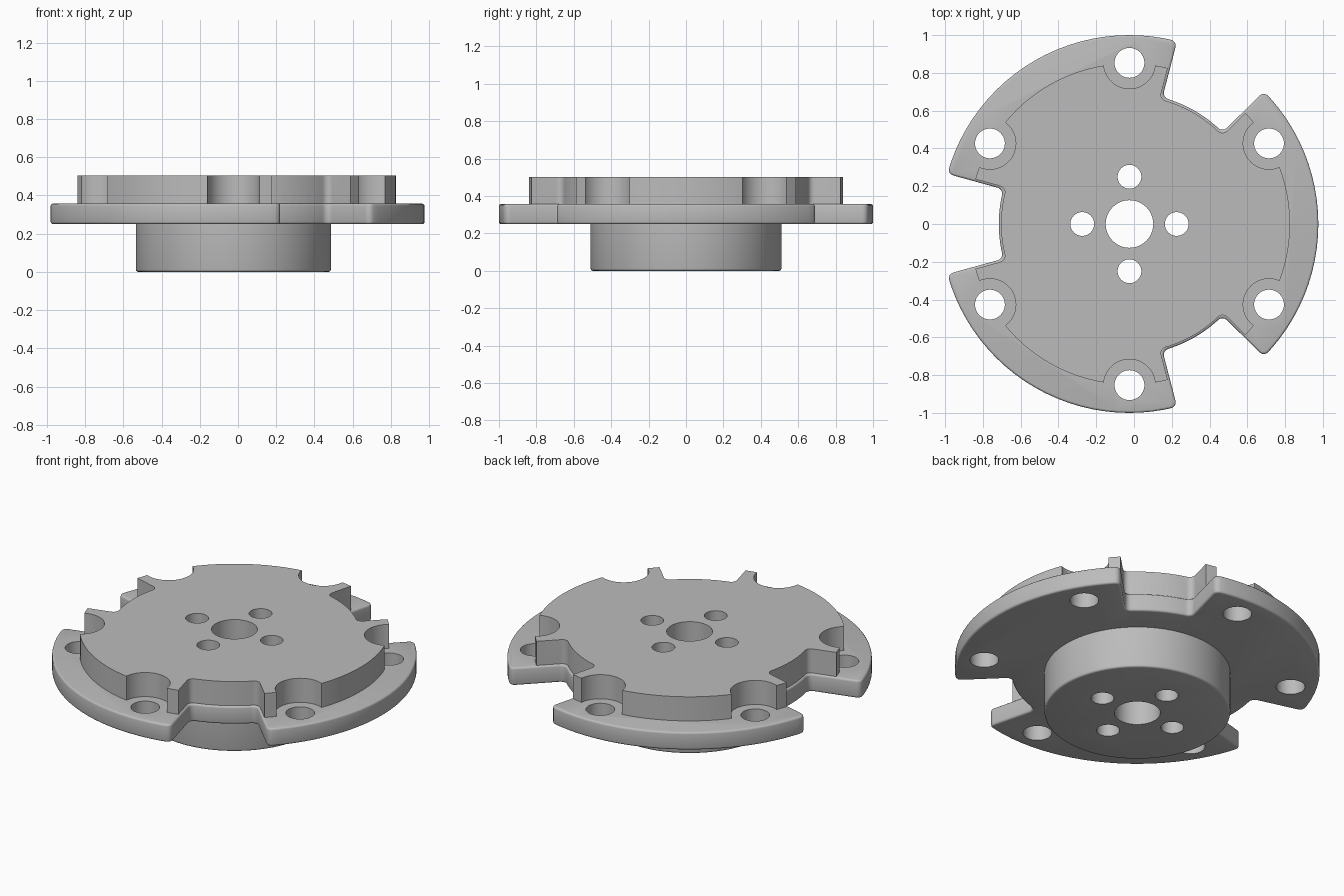
import bpy, bmesh, math

if "Cube" in bpy.data.objects:
    bpy.data.objects.remove(bpy.data.objects["Cube"])

CX = -0.024                 # axis of the coupling
Z_FLANGE, Z_STEP, Z_TOP = 0.25, 0.357, 0.503

grey = bpy.data.materials.new("machined_grey")
grey.diffuse_color = (0.5, 0.5, 0.5, 1)
grey.use_nodes = True
grey.node_tree.nodes["Principled BSDF"].inputs["Base Color"].default_value = grey.diffuse_color


def finish(bm, name):
    bmesh.ops.recalc_face_normals(bm, faces=bm.faces)
    me = bpy.data.meshes.new(name)
    bm.to_mesh(me)
    bm.free()
    ob = bpy.data.objects.new(name, me)
    bpy.context.collection.objects.link(ob)
    me.materials.append(grey)
    return ob


def extrude(bm, pts, z0, z1):
    face = bm.faces.new([bm.verts.new((x, y, z0)) for x, y in pts])
    ext = bmesh.ops.extrude_face_region(bm, geom=[face])["geom"]
    bmesh.ops.translate(bm, vec=(0, 0, z1 - z0),
                        verts=[v for v in ext if isinstance(v, bmesh.types.BMVert)])


def round_rim(bm, heights, radius):
    """Round the edges lying flat at the given heights."""
    rim = [e for e in bm.edges
           if any(all(abs(v.co.z - h) < 1e-5 for v in e.verts) for h in heights)]
    bmesh.ops.bevel(bm, geom=rim, offset=radius, offset_type='OFFSET', segments=3,
                    profile=0.5, affect='EDGES', clamp_overlap=True)


def circle(x, y, r, n):
    return [(x + r * math.cos(2 * math.pi * i / n),
             y + r * math.sin(2 * math.pi * i / n)) for i in range(n)]


def notched_disc(name, r_out, r_in, inset, z0, z1, round_outer, rim):
    """Disc with three radial-sided notches at 60, 180 and 300 degrees."""
    half = math.radians(15.4)
    a_out, a_in = half + inset / r_out, half + inset / r_in
    pts = []
    for k in range(3):
        c = math.radians(60 + 120 * k)
        for i in range(9):
            a = c - a_in + 2 * a_in * i / 8
            pts.append((CX + r_in * math.cos(a), r_in * math.sin(a)))
        span = 2 * math.pi / 3 - 2 * a_out
        for i in range(25):
            a = c + a_out + span * i / 24
            pts.append((CX + r_out * math.cos(a), r_out * math.sin(a)))
    bm = bmesh.new()
    extrude(bm, pts, z0, z1)
    bmesh.ops.recalc_face_normals(bm, faces=bm.faces)
    # fillet the upright corners of the notches
    corners = []
    for e in bm.edges:
        v = e.verts[0].co
        if abs(v.z - e.verts[1].co.z) > 0.01 and e.calc_face_angle(0) > 0.8:
            if round_outer or math.hypot(v.x - CX, v.y) < (r_in + r_out) / 2:
                corners.append(e)
    bmesh.ops.bevel(bm, geom=corners, offset=0.032, offset_type='OFFSET', segments=4,
                    profile=0.5, affect='EDGES', clamp_overlap=True)
    if rim:
        round_rim(bm, (z0, z1), rim)
    return finish(bm, name)


def cylinders(name, specs, z0, z1, rim=0):
    bm = bmesh.new()
    for x, y, r, n in specs:
        extrude(bm, circle(x, y, r, n), z0, z1)
    if rim:
        round_rim(bm, (z0,), rim)
    return finish(bm, name)


def combine(ob, other, op):
    """Apply a boolean and remove the second object."""
    mod = ob.modifiers.new("bool", 'BOOLEAN')
    mod.operation, mod.object, mod.solver = op, other, 'EXACT'
    bpy.context.view_layer.objects.active = ob
    bpy.ops.object.modifier_apply(modifier=mod.name)
    bpy.data.objects.remove(other)


def ring(dist, r, count, start, n):
    return [(CX + dist * math.cos(math.radians(start + 360 * i / count)),
             dist * math.sin(math.radians(start + 360 * i / count)), r, n)
            for i in range(count)]


# outer flange with rounded rim, raised plate on top, round hub below
flange = notched_disc("coupling_flange", 1.0, 0.692, 0, Z_FLANGE, Z_STEP, True, 0.012)
plate = notched_disc("raised_plate", 0.85, 0.68, 0.012, 0.3, Z_TOP, False, 0)
hub = cylinders("hub", [(CX, 0, 0.51, 96)], 0, 0.3, 0.012)

# scallops clearing the bolt heads
combine(plate, cylinders("scallop_cutter", ring(0.853, 0.137, 6, 30, 48), 0.2, 0.7),
        'DIFFERENCE')
combine(flange, plate, 'UNION')
combine(flange, hub, 'UNION')

# bolt holes, centre bore and four small holes
holes = ring(0.853, 0.079, 6, 30, 40) + ring(0.25, 0.063, 4, 0, 32) + [(CX, 0, 0.126, 48)]
combine(flange, cylinders("hole_cutter", holes, -0.2, 0.8), 'DIFFERENCE')

bpy.ops.object.select_all(action='DESELECT')
flange.select_set(True)
bpy.context.view_layer.objects.active = flange
bpy.ops.object.shade_smooth_by_angle(angle=math.radians(35))
